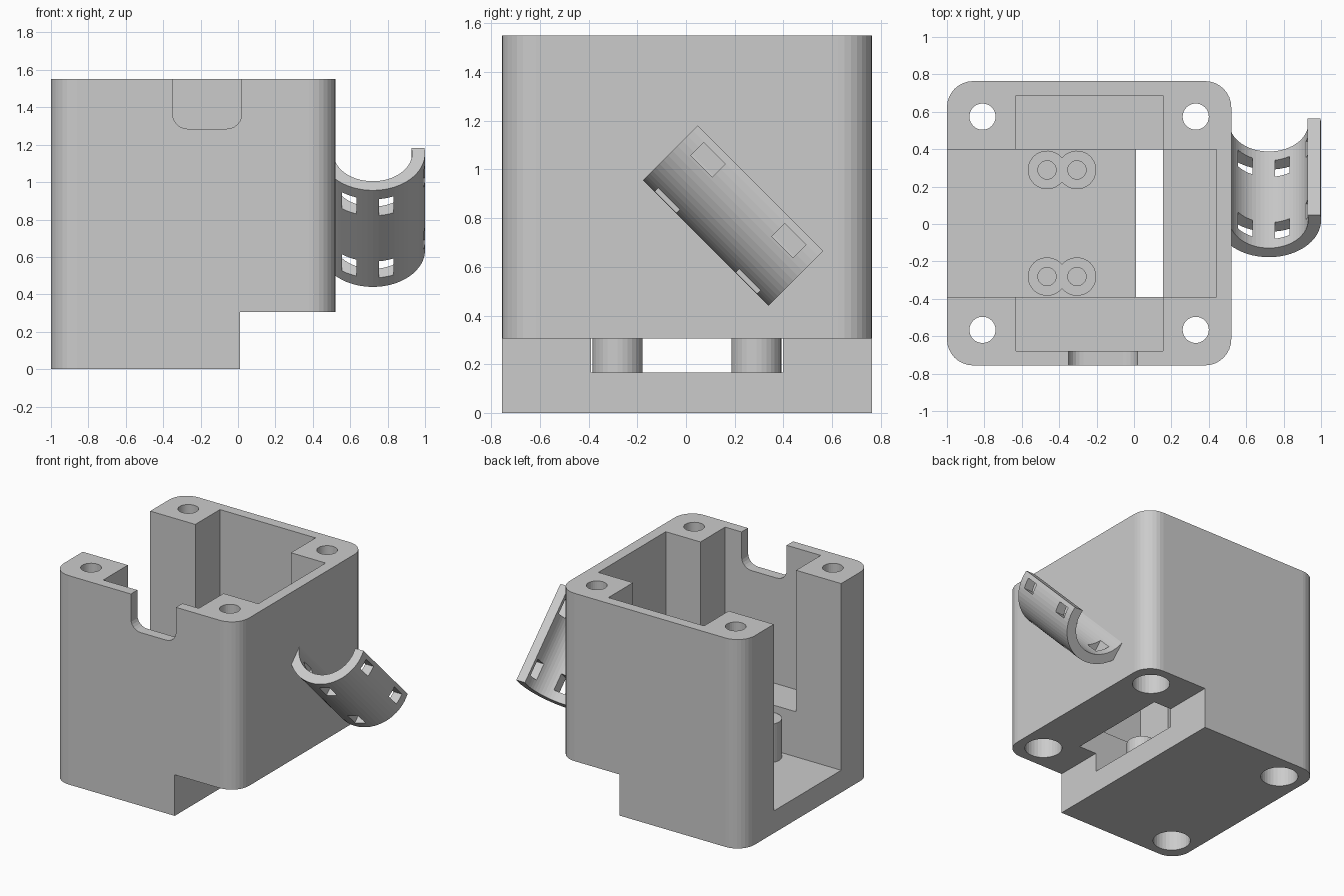
import bpy, bmesh, math
from mathutils import Matrix

if "Cube" in bpy.data.objects:
    bpy.data.objects.remove(bpy.data.objects["Cube"])

OY = 0.004  # small y offset of the whole housing

grey = bpy.data.materials.new("light grey plastic")
grey.diffuse_color = (0.6, 0.6, 0.6, 1)
grey.use_nodes = True
grey.node_tree.nodes["Principled BSDF"].inputs["Base Color"].default_value = grey.diffuse_color


def prism(name, pts, lo, hi, mat=Matrix()):
    """Extrude a 2D outline along local z from lo to hi."""
    bm = bmesh.new()
    face = bm.faces.new([bm.verts.new((x, y, lo)) for x, y in pts])
    ext = bmesh.ops.extrude_face_region(bm, geom=[face])["geom"]
    for v in ext:
        if isinstance(v, bmesh.types.BMVert):
            v.co.z = hi
    bmesh.ops.recalc_face_normals(bm, faces=bm.faces)
    bm.transform(mat)
    me = bpy.data.meshes.new(name)
    bm.to_mesh(me)
    bm.free()
    me.materials.append(grey)
    ob = bpy.data.objects.new(name, me)
    bpy.context.collection.objects.link(ob)
    return ob


def arc(cx, cy, r, a0, a1, n):
    return [(cx + r * math.cos(math.radians(a0 + (a1 - a0) * i / n)),
             cy + r * math.sin(math.radians(a0 + (a1 - a0) * i / n))) for i in range(n + 1)]


def rect(x0, x1, y0, y1):
    return [(x0, y0), (x1, y0), (x1, y1), (x0, y1)]


def circle(cx, cy, r, n=32):
    return arc(cx, cy, r, 0, 360, n)[:-1]


def cut(target, cutters):
    """Subtract each cutter, apply, then remove the cutter."""
    for c in cutters:
        c.hide_render = True
        m = target.modifiers.new("cut", 'BOOLEAN')
        m.operation, m.solver, m.object = 'DIFFERENCE', 'EXACT', c
        bpy.context.view_layer.objects.active = target
        bpy.ops.object.modifier_apply(modifier=m.name)
        bpy.data.objects.remove(c)


# Housing: rounded block
R = 0.14
x0, x1, y0, y1 = -1.0, 0.52, -0.76 + OY, 0.76 + OY
outline = (arc(x1 - R, y1 - R, R, 0, 90, 8) + arc(x0 + R, y1 - R, R, 90, 180, 8)
           + arc(x0 + R, y0 + R, R, 180, 270, 8) + arc(x1 - R, y0 + R, R, 270, 360, 8))
housing = prism("housing", outline, 0, 1.55)

cutters = [
    # step under the right side
    prism("step_cutter", rect(0.01, 0.8, -1, 1), -0.2, 0.305),
    # front-to-back pocket, side-to-side pocket, and deep channel open at the left
    prism("pocket_cutter", rect(-0.63, 0.155, -0.684 + OY, 0.684 + OY), 0.5, 1.8),
    prism("cross_cutter", rect(-1.2, 0.44, -0.395 + OY, 0.395 + OY), 0.5, 1.8),
    prism("channel_cutter", rect(-1.2, 0.155, -0.395 + OY, 0.395 + OY), 0.165, 1.7),
    # cable notch in the front wall
    prism("notch_cutter",
          arc(-0.27, 1.365, 0.08, 180, 270, 6) + arc(-0.06, 1.365, 0.08, 270, 360, 6)
          + [(0.02, 1.8), (-0.35, 1.8)], 0.6, 0.9, Matrix.Rotation(math.pi / 2, 4, 'X')),
]
# corner screw holes with wider recesses from below
for hx in (-0.81, 0.33):
    for hy in (-0.57 + OY, 0.57 + OY):
        cutters.append(prism("screw_cutter", circle(hx, hy, 0.07), -0.1, 1.8))
        cutters.append(prism("recess_cutter", circle(hx, hy, 0.127), -0.1, 0.8))
cut(housing, cutters)

# Twin pegs on the channel floor, each with two blind holes
PX, PD, PR = -0.385, 0.08, 0.103
half = math.degrees(math.acos(PD / PR))
for side, py in (("front", -0.285 + OY), ("back", 0.285 + OY)):
    figure8 = (arc(PX + PD, py, PR, half - 180, 180 - half, 24)
               + arc(PX - PD, py, PR, half, 360 - half, 24)[1:-1])
    peg = prism("twin_peg_" + side, figure8, 0.155, 0.45)
    cut(peg, [prism("peg_hole_cutter", circle(PX + s * PD, py, 0.049, 24), 0.17, 0.6)
              for s in (-1, 1)])

# Tilted half-pipe cable guide on the right wall
tilt = Matrix.Translation((0.721, 0.278, 0.895)) @ Matrix.Rotation(math.pi / 4, 4, 'X')
RO, RI, LIP = 0.279, 0.21, 0.04
ao = math.degrees(math.asin(LIP / RO))
ai = math.degrees(math.asin(LIP / RI))
guide = prism("cable_guide",
              arc(0, 0, RO, 180 - ao, 360 + ao, 32) + arc(0, 0, RI, 360 + ai, 180 - ai, 32),
              -0.365, 0.365, tilt)
# tie slots: two through the bottom and one through the side, at both ends
slots = []
for u in (-0.235, 0.235):
    for r in (rect(-0.165, -0.087, -0.4, -0.05), rect(0.034, 0.11, -0.4, -0.1),
              rect(0.12, 0.4, -0.068, 0.008)):
        slots.append(prism("slot_cutter", r, u - 0.062, u + 0.062, tilt))
cut(guide, slots)
